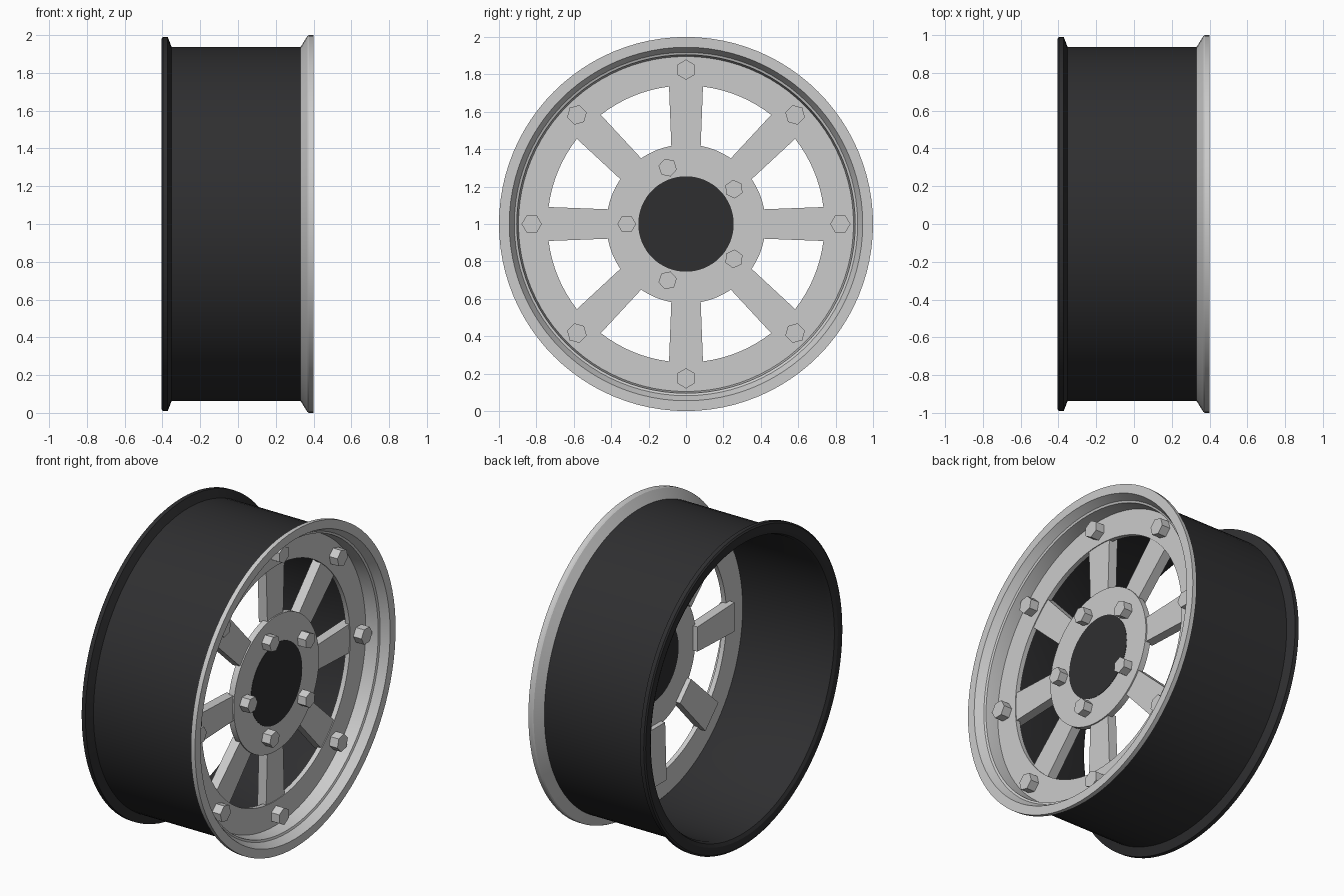
import bpy, bmesh
from math import sin, cos, pi, radians

if "Cube" in bpy.data.objects:
    bpy.data.objects.remove(bpy.data.objects["Cube"])

SEG = 96
black = bpy.data.materials.new("black_paint")
black.diffuse_color = (0.028, 0.028, 0.03, 1)
black.use_nodes = True
black.node_tree.nodes["Principled BSDF"].inputs["Base Color"].default_value = black.diffuse_color


def finish(bm, name, mat=None, smooth=True):
    bmesh.ops.recalc_face_normals(bm, faces=bm.faces)
    me = bpy.data.meshes.new(name)
    bm.to_mesh(me)
    bm.free()
    ob = bpy.data.objects.new(name, me)
    bpy.context.collection.objects.link(ob)
    ob.location = (0, 0, 1)
    if mat:
        me.materials.append(mat)
    if smooth:
        bpy.ops.object.select_all(action='DESELECT')
        ob.select_set(True)
        bpy.context.view_layer.objects.active = ob
        bpy.ops.object.shade_smooth_by_angle(angle=radians(25))
    return ob


def lathe(name, profile, mat=None):
    """Revolve a closed (x, radius) profile around the x axis."""
    bm = bmesh.new()
    rings = [[bm.verts.new((x, r * cos(2 * pi * i / SEG), r * sin(2 * pi * i / SEG)))
              for x, r in profile] for i in range(SEG)]
    n = len(profile)
    for i in range(SEG):
        a, b = rings[i], rings[(i + 1) % SEG]
        for j in range(n):
            k = (j + 1) % n
            bm.faces.new((a[j], a[k], b[k], b[j]))
    return finish(bm, name, mat)


def prism(name, outline, x0, x1, angle, mat=None, smooth=False):
    """Extrude an outline of (radial, tangential) points along x, turned to angle."""
    bm = bmesh.new()
    c, s = cos(angle), sin(angle)
    back, front = ([bm.verts.new((x, r * c - t * s, r * s + t * c)) for r, t in outline]
                   for x in (x0, x1))
    n = len(outline)
    bm.faces.new(back)
    bm.faces.new(front)
    for j in range(n):
        k = (j + 1) % n
        bm.faces.new((back[j], back[k], front[k], front[j]))
    return finish(bm, name, mat, smooth)


def circle(r, n, offset=0):
    return [(offset + r * cos(2 * pi * i / n), r * sin(2 * pi * i / n)) for i in range(n)]


# Black barrel with flared back flange
lathe("barrel", [(0.345, 0.938), (-0.352, 0.938), (-0.372, 0.99), (-0.398, 0.99),
                 (-0.405, 0.98), (-0.405, 0.935), (-0.395, 0.915), (-0.37, 0.905),
                 (0.25, 0.905), (0.345, 0.915)], black)

# Front rim lip and recessed inner wall
lathe("front_rim", [(0.33, 0.935), (0.367, 0.995), (0.375, 1.0), (0.40, 1.0),
                    (0.40, 0.945), (0.35, 0.918), (0.345, 0.905), (0.26, 0.895),
                    (0.24, 0.895), (0.24, 0.92), (0.33, 0.92)])

# Flat bolt ring
lathe("bolt_ring", [(0.235, 0.74), (0.265, 0.74), (0.265, 0.9), (0.235, 0.9)])

# Hub plate and black centre cap
lathe("hub_plate", [(0.23, 0.255), (0.268, 0.255), (0.268, 0.425), (0.23, 0.425)])
prism("centre_cap", circle(0.255, SEG), 0.23, 0.27, 0, black, True)

# Spokes and outer bolts
for i in range(8):
    a = i * pi / 4
    prism("spoke", [(0.40, -0.078), (0.77, -0.092), (0.77, 0.092), (0.40, 0.078)],
          0.20, 0.26, a)
    prism("rim_bolt", circle(0.054, 6, 0.825), 0.25, 0.322, a)

# Hub bolts
for i in range(5):
    prism("hub_bolt", circle(0.05, 6, 0.317), 0.25, 0.325, pi + i * 2 * pi / 5)
